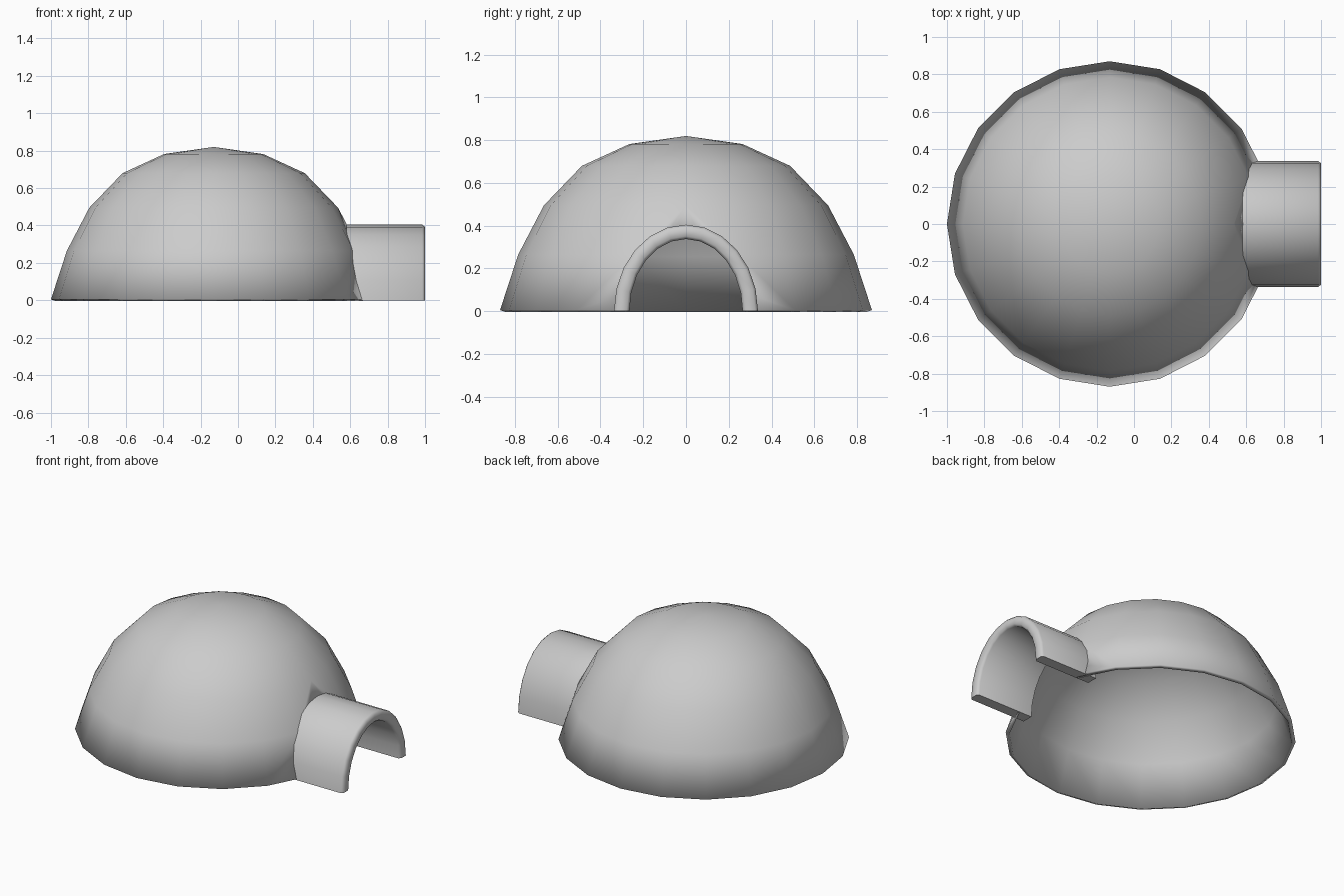
import bpy, bmesh, math

if "Cube" in bpy.data.objects:
    bpy.data.objects.remove(bpy.data.objects["Cube"])

SIDES, ARC = 20, 12
DOME_X = -0.13

grey = bpy.data.materials.new("plain grey")
grey.use_nodes = True
grey.diffuse_color = (0.6, 0.6, 0.6, 1)
grey.node_tree.nodes["Principled BSDF"].inputs["Base Color"].default_value = grey.diffuse_color


def make_object(name, bm):
    bmesh.ops.recalc_face_normals(bm, faces=bm.faces)
    for face in bm.faces:
        face.smooth = True
    mesh = bpy.data.meshes.new(name)
    bm.to_mesh(mesh)
    bm.free()
    obj = bpy.data.objects.new(name, mesh)
    bpy.context.collection.objects.link(obj)
    mesh.materials.append(grey)
    return obj


def arch(x, width, height):
    """Points of a half ellipse across the tunnel, from foot to foot."""
    angles = [math.pi * i / ARC for i in range(ARC + 1)]
    return [(x, width * math.cos(a), height * math.sin(a)) for a in angles]


def bridge(bm, a, b, closed):
    n = len(a)
    for i in range(n if closed else n - 1):
        j = (i + 1) % n
        bm.faces.new((a[i], a[j], b[j], b[i]))


# Dome shell: faceted outline, smooth shading, open below
profile = [(0.87, 0.005), (0.785, 0.265), (0.665, 0.495), (0.487, 0.68),
           (0.265, 0.782)]
bm = bmesh.new()
rings = []
for r, z in profile:
    rings.append([bm.verts.new((DOME_X + r * math.cos(math.tau * i / SIDES),
                                r * math.sin(math.tau * i / SIDES), z))
                  for i in range(SIDES)])
for low, high in zip(rings, rings[1:]):
    bridge(bm, low, high, True)
top = bm.verts.new((DOME_X, 0, 0.82))
for i in range(SIDES):
    bm.faces.new((rings[-1][i], rings[-1][(i + 1) % SIDES], top))
dome = make_object("dome", bm)
shell = dome.modifiers.new("shell", 'SOLIDIFY')
shell.thickness = 0.025
shell.offset = -1

# Doorway cutter through the dome wall
bm = bmesh.new()
ends = []
for x in (0.3, 0.95):
    pts = arch(x, 0.275, 0.345)
    pts = [(x, 0.275, -0.1)] + pts + [(x, -0.275, -0.1)]
    ends.append([bm.verts.new(p) for p in pts])
    bm.faces.new(ends[-1])
bridge(bm, ends[0], ends[1], True)
cutter = make_object("doorway_cutter", bm)
cutter.hide_render = True
cutter.hide_set(True)
cutter.display_type = 'WIRE'
cut = dome.modifiers.new("doorway", 'BOOLEAN')
cut.operation = 'DIFFERENCE'
cut.solver = 'EXACT'
cut.object = cutter

# Entrance tunnel: thick arch with a softened outer lip
sections = [(0.58, 0.0), (0.985, 0.0), (1.0, 0.013)]
bm = bmesh.new()
loops = []
for x, inset in sections:
    outer = arch(x, 0.337 - inset, 0.405 - inset)
    inner = arch(x, 0.265 + inset, 0.338 + inset)
    loops.append([bm.verts.new(p) for p in outer + inner[::-1]])
for a, b in zip(loops, loops[1:]):
    bridge(bm, a, b, True)
for loop in (loops[0], loops[-1]):
    for i in range(ARC):
        bm.faces.new((loop[i], loop[i + 1], loop[-2 - i], loop[-1 - i]))
tunnel = make_object("entrance_tunnel", bm)

# Keep the tunnel's feet and inner end crisp
bpy.ops.object.select_all(action='DESELECT')
tunnel.select_set(True)
bpy.context.view_layer.objects.active = tunnel
bpy.ops.object.shade_smooth_by_angle(angle=math.radians(60))
